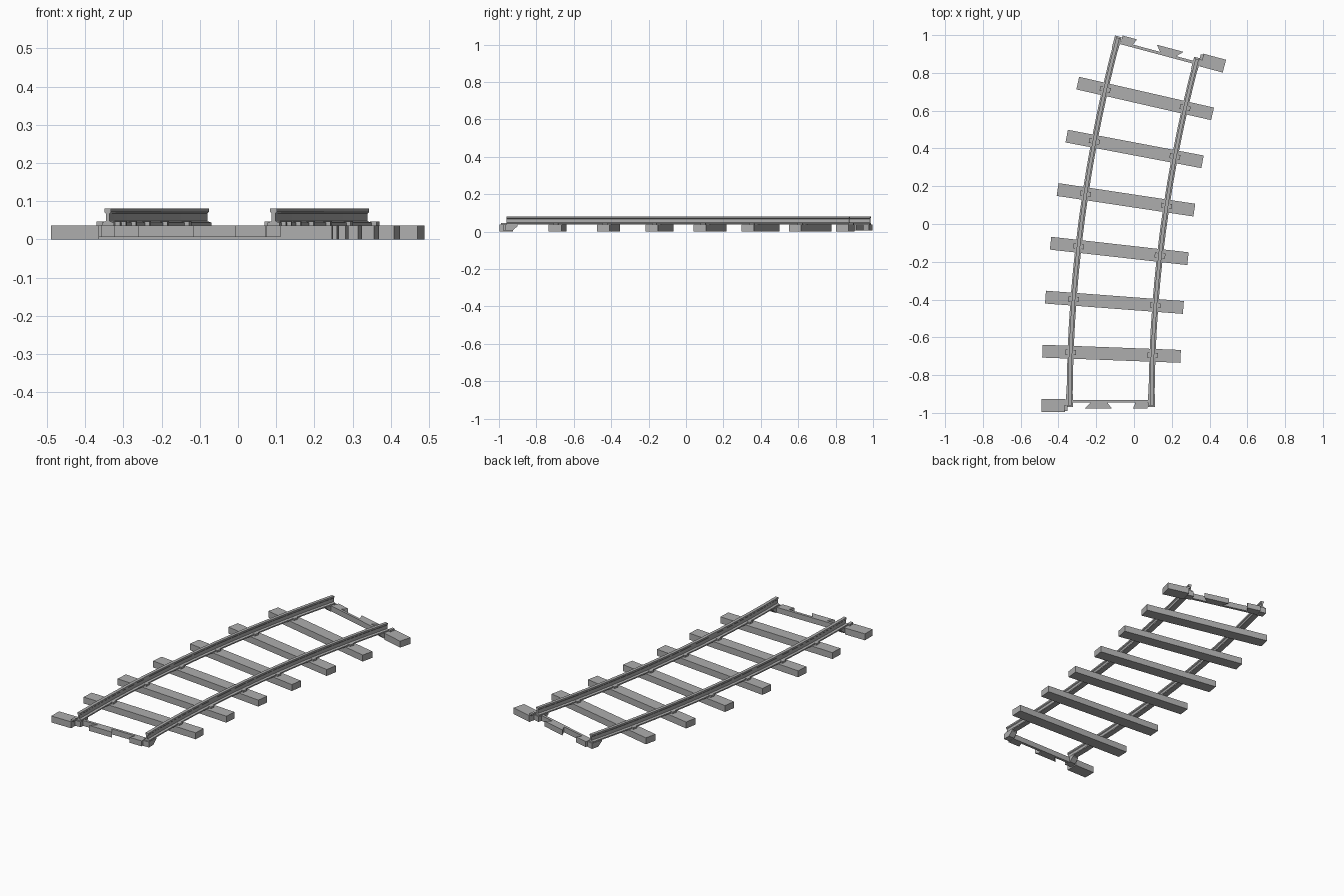
import bpy, bmesh, math
from mathutils import Matrix, Vector

if "Cube" in bpy.data.objects:
    bpy.data.objects.remove(bpy.data.objects["Cube"], do_unlink=True)

grey = bpy.data.materials.new("track grey")
grey.use_nodes = True
colour = (0.42, 0.42, 0.42, 1)
grey.diffuse_color = colour
grey.node_tree.nodes["Principled BSDF"].inputs["Base Color"].default_value = colour

START = Vector((-0.124, -0.96, 0))
RADIUS, SWEEP = 7.3, math.radians(15)
CENTRE = START + Vector((RADIUS, 0, 0))
GAUGE = 0.217           # half the distance between rails
BAYS = 7                # sleeper spacings along the curve
TIE_TOP = 0.037


def finish(bm, name, matrix=Matrix()):
    bmesh.ops.recalc_face_normals(bm, faces=bm.faces[:])
    mesh = bpy.data.meshes.new(name)
    bm.to_mesh(mesh)
    bm.free()
    mesh.materials.append(grey)
    obj = bpy.data.objects.new(name, mesh)
    obj.matrix_world = matrix
    bpy.context.collection.objects.link(obj)
    return obj


def prism(name, outline, depth, matrix=Matrix()):
    """Extrude a closed 3D outline along the depth vector."""
    bm = bmesh.new()
    face = bm.faces.new([bm.verts.new(p) for p in outline])
    copy = bmesh.ops.extrude_face_region(bm, geom=[face], use_keep_orig=True)
    verts = [v for v in copy["geom"] if isinstance(v, bmesh.types.BMVert)]
    bmesh.ops.translate(bm, verts=verts, vec=depth)
    return finish(bm, name, matrix)


def block(name, x0, x1, y0, y1, z0, z1, matrix):
    return prism(name, [(x0, y0, z0), (x1, y0, z0), (x1, y1, z0), (x0, y1, z0)],
                 (0, 0, z1 - z0), matrix)


def station(angle):
    """Local frame on the centre line: x across, y along the track."""
    return (Matrix.Translation(CENTRE) @ Matrix.Rotation(-angle, 4, "Z")
            @ Matrix.Translation((-RADIUS, 0, 0)))


# Rails: an I-shaped section spun around the curve centre
half = [(0.016, TIE_TOP), (0.016, 0.044), (0.005, 0.048),
        (0.005, 0.068), (0.009, 0.072), (0.009, 0.081)]
section = half + [(-x, z) for x, z in reversed(half)]
for side, label in ((-1, "right"), (1, "left")):
    bm = bmesh.new()
    ring = [bm.verts.new(START + Vector((side * GAUGE + x, 0, z))) for x, z in section]
    edges = [bm.edges.new((ring[i - 1], ring[i])) for i in range(len(ring))]
    bmesh.ops.spin(bm, geom=ring + edges, cent=CENTRE, axis=(0, 0, 1),
                   angle=-SWEEP, steps=2 * BAYS, use_duplicate=False)
    bmesh.ops.holes_fill(bm, edges=[e for e in bm.edges if e.is_boundary], sides=0)
    finish(bm, label + "_rail")

# Sleepers with a small fastening under each rail
for i in range(1, BAYS):
    frame = station(SWEEP * i / BAYS)
    block("sleeper", -0.366, 0.366, -0.034, 0.034, 0, TIE_TOP, frame)
    for side in (-1, 1):
        x = side * GAUGE
        block("rail_fastening", x - 0.028, x + 0.028, -0.013, 0.013,
              TIE_TOP, 0.047, frame)

# End connectors: the same part at both ends, turned to face outward
ends = (("front", station(0)),
        ("back", station(SWEEP) @ Matrix.Rotation(math.pi, 4, "Z")))
for label, frame in ends:
    block(label + "_half_sleeper", -0.366, -0.24, -0.036, 0.034, 0, TIE_TOP, frame)
    block(label + "_end_clip", -0.246, -0.229, -0.03, 0, TIE_TOP, 0.047, frame)
    block(label + "_tie_bar", -GAUGE, GAUGE, 0.014, 0.029, 0.006, TIE_TOP, frame)
    # Dovetail locking tabs
    for name, tip0, tip1, root0, root1 in (("centre_tab", -0.138, 0.008, -0.1, -0.022),
                                          ("side_tab", 0.118, 0.196, 0.134, 0.196)):
        prism(label + "_" + name,
              [(tip0, -0.018, 0.006), (tip1, -0.018, 0.006),
               (root1, 0.02, 0.006), (root0, 0.02, 0.006)],
              (0, 0, TIE_TOP - 0.006), frame)
    # Chamfered brackets holding the rail ends
    for side in (-1, 1):
        x = side * GAUGE - 0.018
        prism(label + "_rail_bracket",
              [(x, -0.008, 0.006), (x, 0.034, 0.006), (x, 0.06, 0.03),
               (x, 0.06, TIE_TOP), (x, -0.008, TIE_TOP)],
              (0.036, 0, 0), frame)
    # Inner web joining the half sleeper to its bracket
    block(label + "_sleeper_web", -0.245, -0.23, 0.0, 0.03, 0.006, TIE_TOP, frame)
